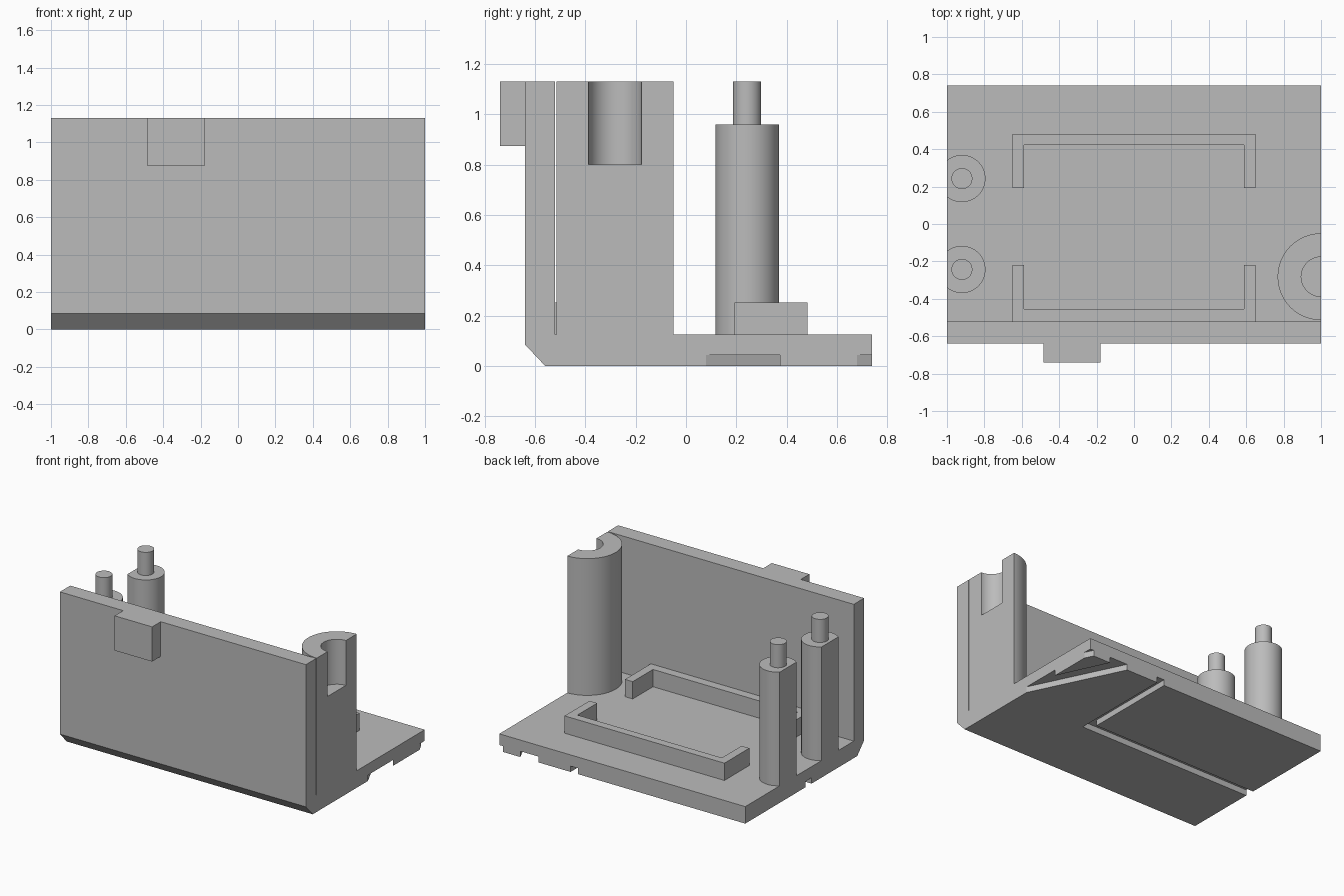
import bpy, bmesh, math
from mathutils import Vector

if "Cube" in bpy.data.objects:
    bpy.data.objects.remove(bpy.data.objects["Cube"])

grey = bpy.data.materials.new("plain grey")
grey.use_nodes = True
grey.diffuse_color = (0.5, 0.5, 0.5, 1)
grey.node_tree.nodes["Principled BSDF"].inputs["Base Color"].default_value = (0.5, 0.5, 0.5, 1)

FLOOR, TOP, GROOVE = 0.125, 1.13, 0.043


def sweep(name, points, offset):
    """Extrude a closed 3D outline along an offset."""
    bm = bmesh.new()
    face = bm.faces.new([bm.verts.new(p) for p in points])
    ext = bmesh.ops.extrude_face_region(bm, geom=[face])
    moved = [v for v in ext["geom"] if isinstance(v, bmesh.types.BMVert)]
    bmesh.ops.translate(bm, verts=moved, vec=Vector(offset))
    bmesh.ops.recalc_face_normals(bm, faces=bm.faces)
    mesh = bpy.data.meshes.new(name)
    bm.to_mesh(mesh)
    bm.free()
    mesh.materials.append(grey)
    ob = bpy.data.objects.new(name, mesh)
    bpy.context.collection.objects.link(ob)
    return ob


def prism(name, outline, z0, z1):
    return sweep(name, [(x, y, z0) for x, y in outline], (0, 0, z1 - z0))


def box(name, x0, x1, y0, y1, z0, z1):
    return prism(name, [(x0, y0), (x1, y0), (x1, y1), (x0, y1)], z0, z1)


def arc(cx, cy, r, a0, a1, n=48):
    return [(cx + r * math.cos(a0 + (a1 - a0) * i / n),
             cy + r * math.sin(a0 + (a1 - a0) * i / n)) for i in range(n + 1)]


def circle(cx, cy, r, n=48):
    return arc(cx, cy, r, 0, math.tau, n)[:-1]


def activate(ob):
    bpy.ops.object.select_all(action="DESELECT")
    ob.select_set(True)
    bpy.context.view_layer.objects.active = ob


def cut(ob, cutter):
    cutter.hide_render = True
    activate(ob)
    mod = ob.modifiers.new("cut", "BOOLEAN")
    mod.operation, mod.solver, mod.object = "DIFFERENCE", "EXACT", cutter
    bpy.ops.object.modifier_apply(modifier=mod.name)
    bpy.data.objects.remove(cutter)


def smooth(ob):
    activate(ob)
    bpy.ops.object.shade_smooth_by_angle(angle=math.radians(30))


# Floor and front wall as one L-shaped section with a chamfered corner
section = [(-0.56, 0), (0.74, 0), (0.74, FLOOR), (-0.52, FLOOR),
           (-0.52, TOP), (-0.64, TOP), (-0.64, 0.085)]
body = sweep("floor_and_wall", [(-1, y, z) for y, z in section], (2, 0, 0))

# Shallow grooves under the floor: an L-shaped one and two diagonal ones
grooves = {
    "corner_groove": [(-1.1, -0.03), (0.42, -0.03), (0.42, 0.8), (0.36, 0.8),
                      (0.36, 0.04), (-1.1, 0.04)],
    "diagonal_groove": [(1.1, -0.126), (1.1, 0.159), (0.8, 0.802), (0.65, 0.802)],
    "edge_groove": [(1.05, 0.58), (1.05, 0.8), (0.94, 0.8)],
}
for name, outline in grooves.items():
    cut(body, prism(name, outline, -0.1, GROOVE))

# Clip on the front of the wall
box("front_clip", -0.485, -0.18, -0.74, -0.64, 0.875, TOP)

# Half-round post with a bored top
post = prism("half_round_post", arc(1, -0.282, 0.232, math.pi / 2, 1.5 * math.pi), FLOOR, TOP)
cut(post, prism("bore", circle(1, -0.282, 0.106), 0.8, 1.3))
smooth(post)

# Stepped pegs, the wide parts trimmed flat at the side of the floor
trim = math.acos(-0.08 / 0.126)
for side, y in (("front", -0.243), ("back", 0.243)):
    smooth(prism(side + "_peg", arc(-0.92, y, 0.126, -trim, trim), FLOOR, 0.96))
    smooth(prism(side + "_peg_tip", circle(-0.92, y, 0.056), 0.96, TOP))

# Two U-shaped rails facing each other
for name, outer, inner, end in (("back_rail", 0.482, 0.422, 0.193),
                                ("front_rail", -0.52, -0.455, -0.22)):
    half = [(0.65, end), (0.65, outer)]
    inside = [(-0.587, end), (-0.587, inner), (0.587, inner), (0.587, end)]
    prism(name, half + [(-x, y) for x, y in reversed(half)] + inside, FLOOR, 0.252)
